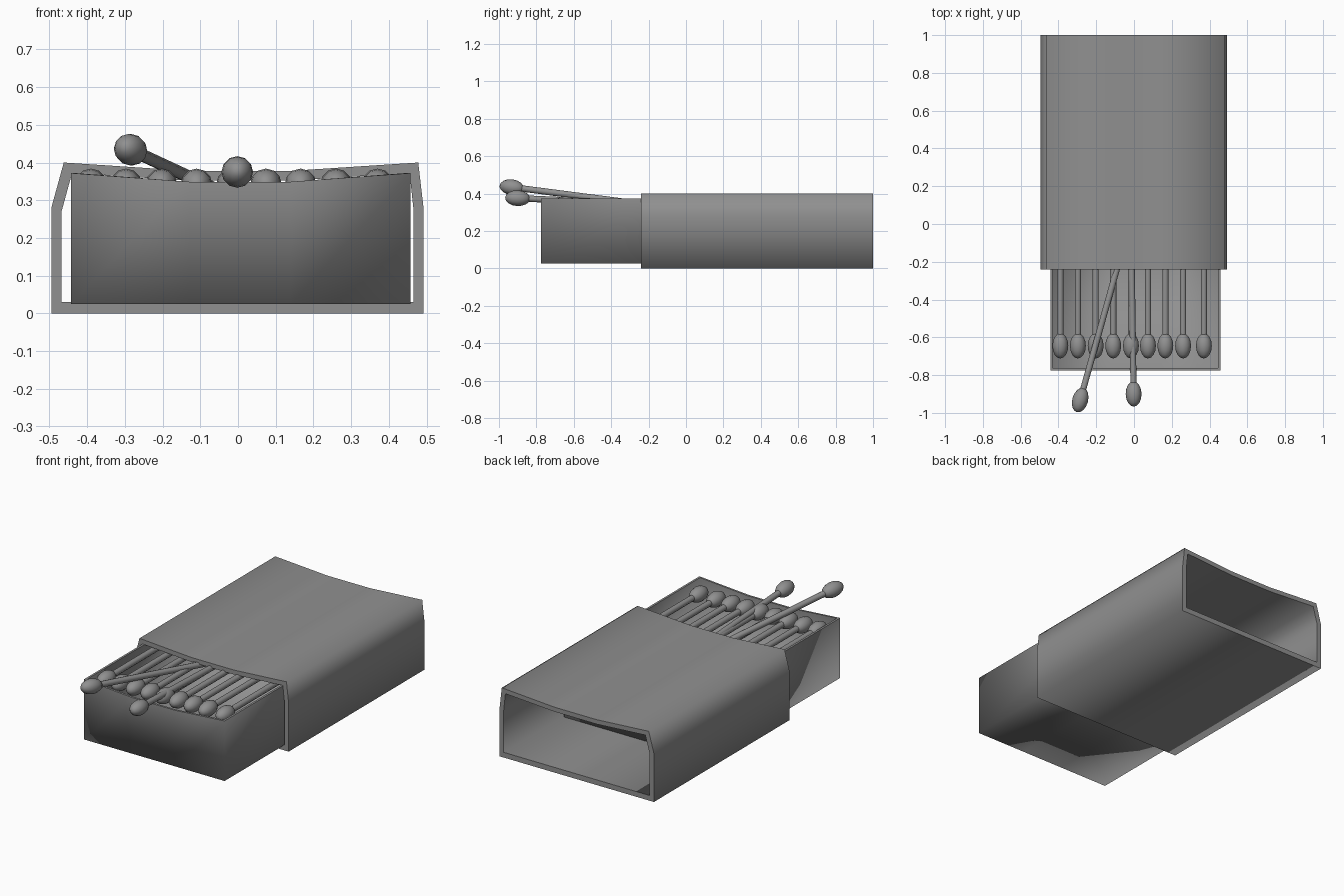
import bpy, bmesh
from mathutils import Vector, Matrix

default = bpy.data.objects.get("Cube")
if default:
    bpy.data.objects.remove(default, do_unlink=True)

GREY = (0.28, 0.28, 0.28, 1.0)
grey = bpy.data.materials.new("plain_grey")
grey.use_nodes = True
grey.diffuse_color = GREY
grey.node_tree.nodes["Principled BSDF"].inputs["Base Color"].default_value = GREY


def finish(bm, name):
    """Turn a bmesh into a named, coloured object."""
    mesh = bpy.data.meshes.new(name)
    bm.to_mesh(mesh)
    bm.free()
    mesh.materials.append(grey)
    obj = bpy.data.objects.new(name, mesh)
    bpy.context.collection.objects.link(obj)
    return obj


def build_sleeve():
    """Open-ended sleeve with a sagging top, extruded along y."""
    outer = [(-.495, 0), (-.495, .28), (-.462, .4), (-.13, .378),
             (.14, .378), (.478, .4), (.492, .28), (.492, 0)]
    inner = [(-.468, .03), (-.468, .27), (-.44, .372), (-.13, .352),
             (.14, .352), (.455, .372), (.466, .27), (.466, .03)]
    bm = bmesh.new()
    rings = [[bm.verts.new((x, y, z)) for x, z in profile]
             for profile, y in ((outer, -.24), (outer, 1), (inner, 1), (inner, -.24))]
    n = len(outer)
    for r in range(4):
        a, b = rings[r], rings[(r + 1) % 4]
        for i in range(n):
            j = (i + 1) % n
            face = bm.faces.new((a[i], a[j], b[j], b[i]))
            face.smooth = r % 2 == 0
            if r % 2:                       # crisp cut ends
                for e in face.edges:
                    e.smooth = False
    bmesh.ops.recalc_face_normals(bm, faces=bm.faces)
    return finish(bm, "sleeve")


def build_tray():
    """Thin open tray whose end walls dip in the middle."""
    columns = [(-.443, .372), (-.13, .349), (.14, .349), (.457, .372)]
    bm = bmesh.new()
    ends = []
    for y in (-.775, .46):
        low = [bm.verts.new((x, y, .025)) for x, z in columns]
        top = [bm.verts.new((x, y, z)) for x, z in columns]
        ends.append((low, top))
    (fl, ft), (bl, bt) = ends
    for i in range(3):
        bm.faces.new((fl[i], fl[i + 1], ft[i + 1], ft[i]))
        bm.faces.new((bl[i], bl[i + 1], bt[i + 1], bt[i]))
        bm.faces.new((fl[i], fl[i + 1], bl[i + 1], bl[i]))
    for i in (0, 3):
        bm.faces.new((fl[i], bl[i], bt[i], ft[i]))
    bmesh.ops.recalc_face_normals(bm, faces=bm.faces)
    if fl[0].link_faces and sum(f.normal.z for f in bm.faces) > 0:
        bmesh.ops.reverse_faces(bm, faces=bm.faces)
    for f in bm.faces:
        f.smooth = True
    for e in bm.edges:
        e.smooth = not e.is_boundary        # crisp rim
    tray = finish(bm, "tray")
    wall = tray.modifiers.new("wall_thickness", "SOLIDIFY")
    wall.thickness = .012
    wall.offset = -1
    wall.use_even_offset = True
    return tray


def build_match(name, head, direction, length=1.04):
    """Round stick with an egg-shaped head, lying along a direction."""
    turn = Vector(direction).to_track_quat("Z", "Y").to_matrix().to_4x4()
    place = Matrix.Translation(head) @ turn
    bm = bmesh.new()
    bmesh.ops.create_cone(bm, cap_ends=True, segments=10, radius1=.017, radius2=.017,
                          depth=length,
                          matrix=place @ Matrix.Translation((0, 0, length / 2)))
    bmesh.ops.create_uvsphere(bm, u_segments=12, v_segments=8, radius=1,
                              matrix=place @ Matrix.Diagonal((.042, .042, .067, 1)))
    for f in bm.faces:
        f.smooth = len(f.verts) <= 4
        if not f.smooth:
            for e in f.edges:
                e.smooth = False
    return finish(bm, name)


build_sleeve()
build_tray()

# Row of matches in the tray
for i, x in enumerate((-.39, -.297, -.203, -.11, -.016, .074, .166, .26, .37)):
    build_match(f"match_{i + 1}", (x, -.645, .342), (0, 1, 0))

# Two loose matches sticking out
build_match("loose_match_straight", (-.002, -.9, .375), (-.015, 1, -.045))
build_match("loose_match_slanted", (-.285, -.932, .434), (.28, 1, -.13))
